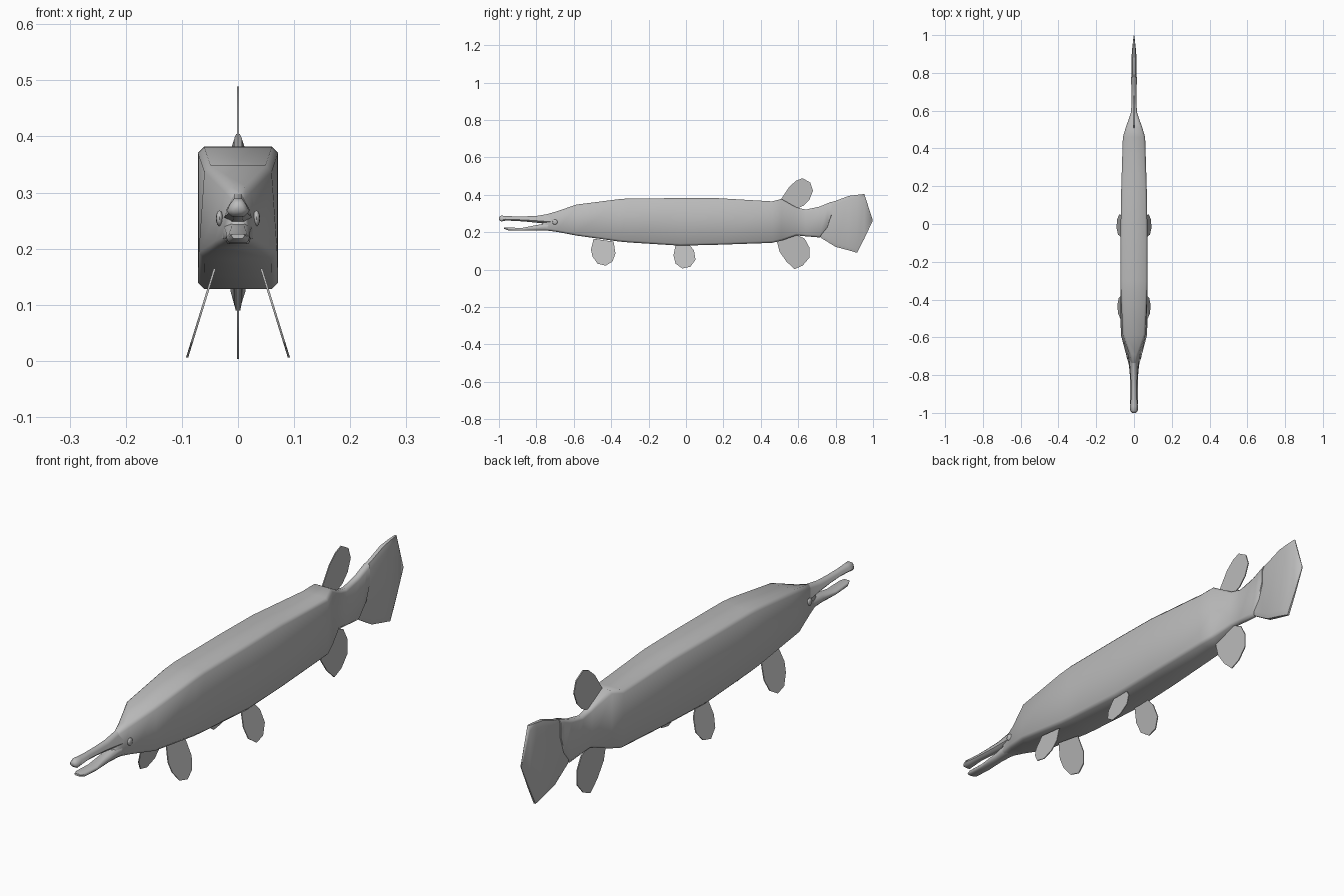
import bpy, bmesh, math
from mathutils import Matrix

grey = bpy.data.materials.new("plain grey")
grey.diffuse_color = (0.5, 0.5, 0.5, 1)


def finish(name, bm, angle):
    bmesh.ops.recalc_face_normals(bm, faces=bm.faces)
    me = bpy.data.meshes.new(name)
    bm.to_mesh(me)
    bm.free()
    ob = bpy.data.objects.new(name, me)
    bpy.context.collection.objects.link(ob)
    me.materials.append(grey)
    bpy.ops.object.select_all(action='DESELECT')
    ob.select_set(True)
    bpy.context.view_layer.objects.active = ob
    bpy.ops.object.shade_smooth_by_angle(angle=math.radians(angle))
    return ob


def loft(name, sections, angle=60, chamfer=0.011):
    """Skin chamfered box sections: y, low z, high z, low half width, high half width."""
    bm = bmesh.new()
    rings = []
    for y, lo, hi, wl, wh in sections:
        c = min(chamfer, 0.3 * (hi - lo))
        cl, ch = min(c, wl * 0.5), min(c, wh * 0.5)
        half = [(wl - cl, lo), (wl, lo + c), (wh, hi - c), (wh - ch, hi)]
        pts = half + [(-x, z) for x, z in reversed(half)]
        rings.append([bm.verts.new((x, y, z)) for x, z in pts])
    for a, b in zip(rings, rings[1:]):
        for i in range(8):
            j = (i + 1) % 8
            bm.faces.new((a[i], a[j], b[j], b[i]))
    bm.faces.new(rings[0])
    bm.faces.new(rings[-1])
    return finish(name, bm, angle)


def fin(name, outline, lean=lambda z: 0.0, t=0.002):
    """Thin plate from a (y, z) outline, leaning sideways by height."""
    bm = bmesh.new()
    a, b = [[bm.verts.new((lean(z) + s, y, z)) for y, z in outline] for s in (-t, t)]
    n = len(outline)
    for i in range(n):
        j = (i + 1) % n
        bm.faces.new((a[i], a[j], b[j], b[i]))
    bm.faces.new(a)
    bm.faces.new(b)
    return finish(name, bm, 30)


# long boxy body with head and tail stalk
loft("body", [
    (-0.775, 0.209, 0.240, 0.021, 0.015),
    (-0.735, 0.208, 0.299, 0.030, 0.012),
    (-0.690, 0.202, 0.312, 0.042, 0.024),
    (-0.585, 0.182, 0.348, 0.070, 0.060),
    (-0.355, 0.150, 0.377, 0.071, 0.070),
    (-0.300, 0.145, 0.381, 0.071, 0.071),
    (-0.030, 0.128, 0.382, 0.071, 0.071),
    (0.170, 0.133, 0.382, 0.068, 0.068),
    (0.460, 0.143, 0.365, 0.059, 0.059),
    (0.510, 0.155, 0.378, 0.044, 0.044),
    (0.590, 0.183, 0.333, 0.016, 0.016),
    (0.640, 0.178, 0.321, 0.013, 0.013),
    (0.715, 0.172, 0.337, 0.014, 0.014),
    (0.755, 0.220, 0.354, 0.015, 0.015),
    (0.778, 0.285, 0.363, 0.015, 0.015)])

# tail fin
loft("tail_fin", [
    (0.720, 0.171, 0.325, 0.010, 0.010),
    (0.775, 0.137, 0.361, 0.012, 0.012),
    (0.800, 0.122, 0.368, 0.014, 0.014),
    (0.870, 0.103, 0.394, 0.013, 0.014),
    (0.915, 0.090, 0.400, 0.008, 0.011),
    (0.953, 0.165, 0.404, 0.006, 0.007),
    (0.997, 0.258, 0.270, 0.002, 0.002)], chamfer=0.02)

# slim open jaws
loft("upper_jaw", [
    (-1.000, 0.266, 0.281, 0.010, 0.008),
    (-0.988, 0.257, 0.289, 0.020, 0.014),
    (-0.965, 0.262, 0.287, 0.021, 0.015),
    (-0.920, 0.261, 0.285, 0.016, 0.012),
    (-0.860, 0.257, 0.285, 0.016, 0.012),
    (-0.800, 0.251, 0.287, 0.018, 0.012),
    (-0.735, 0.246, 0.298, 0.024, 0.012),
    (-0.690, 0.244, 0.308, 0.026, 0.014)])
loft("lower_jaw", [
    (-0.972, 0.218, 0.226, 0.010, 0.012),
    (-0.950, 0.210, 0.226, 0.019, 0.021),
    (-0.880, 0.208, 0.222, 0.021, 0.022),
    (-0.800, 0.208, 0.238, 0.022, 0.021),
    (-0.735, 0.208, 0.250, 0.028, 0.025),
    (-0.690, 0.208, 0.250, 0.030, 0.026)])

# dorsal and anal fins
fin("dorsal_fin", [(0.50, 0.36), (0.51, 0.38), (0.553, 0.444), (0.59, 0.476), (0.623, 0.489),
                   (0.665, 0.465), (0.679, 0.422), (0.66, 0.374), (0.628, 0.342), (0.59, 0.325)])
fin("anal_fin", [(0.485, 0.155), (0.50, 0.096), (0.537, 0.043), (0.58, 0.003), (0.623, 0.021),
                 (0.66, 0.064), (0.66, 0.118), (0.634, 0.166), (0.586, 0.188)])

# paired fins and eyes on both sides
pectoral = [(-0.494, 0.165), (-0.508, 0.107), (-0.50, 0.07), (-0.473, 0.032), (-0.43, 0.021),
            (-0.393, 0.043), (-0.377, 0.086), (-0.387, 0.15)]
pelvic = [(-0.056, 0.132), (-0.067, 0.075), (-0.056, 0.032), (-0.019, 0.006), (0.024, 0.016),
          (0.051, 0.053), (0.043, 0.102), (0.019, 0.132)]
for side, s in (("right", 1), ("left", -1)):
    lean = lambda z, s=s: s * (0.043 + (0.16 - z) * 0.31)
    fin("pectoral_fin_" + side, pectoral, lean)
    fin("pelvic_fin_" + side, pelvic, lean)
    bm = bmesh.new()
    bmesh.ops.create_uvsphere(bm, u_segments=12, v_segments=8, radius=0.014, matrix=(
        Matrix.Translation((s * 0.033, -0.70, 0.254)) @ Matrix.Diagonal((0.45, 1, 1, 1))))
    finish("eye_" + side, bm, 60)
